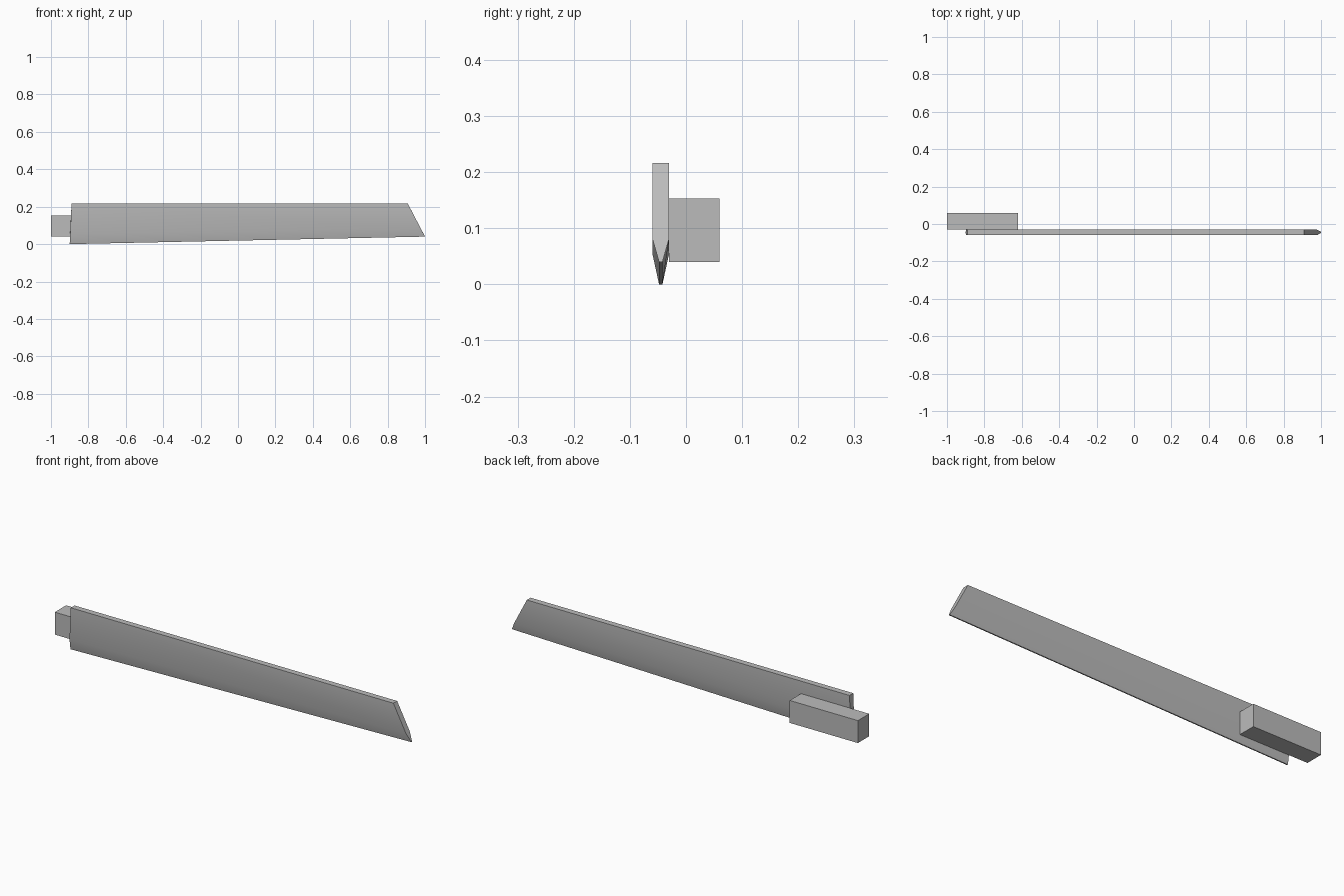
import bpy
import bmesh

cube = bpy.data.objects.get("Cube")
if cube:
    bpy.data.objects.remove(cube, do_unlink=True)

GREY = (0.5, 0.5, 0.5, 1.0)
grey = bpy.data.materials.new("plain grey")
grey.use_nodes = True
grey.diffuse_color = GREY
grey.node_tree.nodes["Principled BSDF"].inputs["Base Color"].default_value = GREY


def loft(name, start, end):
    """Solid between two matching closed sections."""
    bm = bmesh.new()
    a = [bm.verts.new(p) for p in start]
    b = [bm.verts.new(p) for p in end]
    bm.faces.new(a)
    bm.faces.new(b[::-1])
    for i in range(len(a)):
        j = (i + 1) % len(a)
        bm.faces.new((a[i], b[i], b[j], a[j]))
    bmesh.ops.recalc_face_normals(bm, faces=bm.faces)
    mesh = bpy.data.meshes.new(name)
    bm.to_mesh(mesh)
    bm.free()
    mesh.materials.append(grey)
    obj = bpy.data.objects.new(name, mesh)
    bpy.context.collection.objects.link(obj)
    return obj


def blade_section(rows, y=-0.045):
    """Mirror (x, half width, z) rows about the blade's middle plane."""
    return ([(x, y - w, z) for x, w, z in rows]
            + [(x, y + w, z) for x, w, z in reversed(rows)])


# Blade: thick spine, tapered cutting edge, slanted tip
heel = blade_section([(-0.89, 0.015, 0.216), (-0.897, 0.015, 0.055), (-0.9, 0.003, 0)])
tip = blade_section([(0.908, 0.015, 0.216), (0.978, 0.015, 0.082), (1, 0.003, 0.04)])
blade = loft("blade", heel, tip)

# Handle: plain block behind the heel
handle_ends = [[(x, y, z) for y, z in ((-0.03, 0.04), (0.06, 0.04), (0.06, 0.153), (-0.03, 0.153))]
               for x in (-1, -0.62)]
handle = loft("handle", *handle_ends)

# Soft bevel on the blade, sharp everywhere else
bpy.ops.object.select_all(action="DESELECT")
blade.select_set(True)
bpy.context.view_layer.objects.active = blade
bpy.ops.object.shade_smooth_by_angle(angle=0.52)
